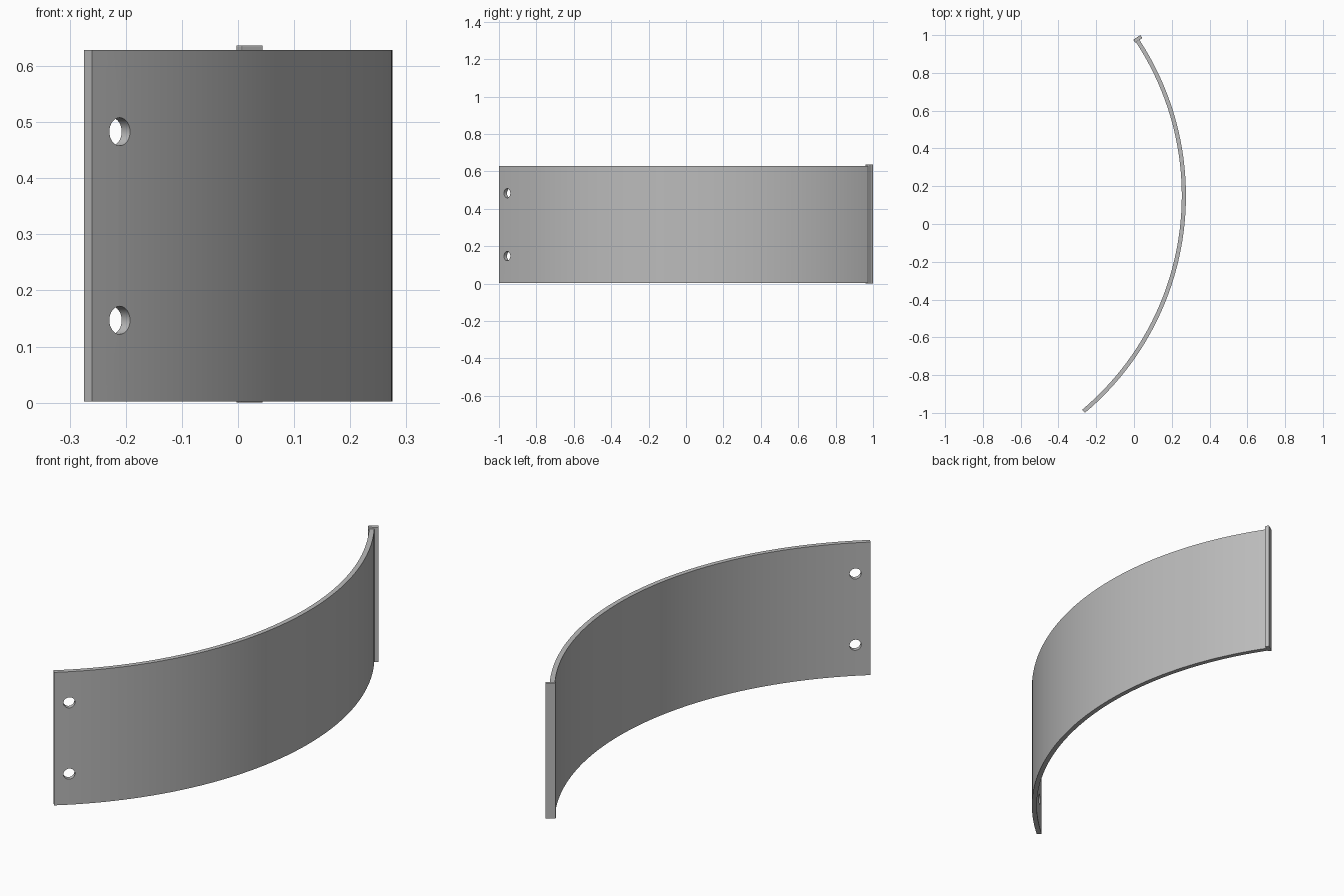
import bpy, bmesh, math
from mathutils import Matrix

cube = bpy.data.objects.get("Cube")
if cube:
    bpy.data.objects.remove(cube, do_unlink=True)

# Arc shared by every part
CX, CY = -1.228, 0.15
R_IN, R_OUT = 1.481, 1.503
R_MID = (R_IN + R_OUT) / 2
START, END = math.radians(-49.9), math.radians(33.5)
Z_LOW, Z_HIGH = 0.002, 0.629

grey = bpy.data.materials.new("plain_grey")
grey.use_nodes = True
colour = (0.5, 0.5, 0.5, 1)
grey.diffuse_color = colour
grey.node_tree.nodes["Principled BSDF"].inputs["Base Color"].default_value = colour


def make_object(name, bm):
    bmesh.ops.recalc_face_normals(bm, faces=bm.faces)
    mesh = bpy.data.meshes.new(name)
    bm.to_mesh(mesh)
    bm.free()
    mesh.materials.append(grey)
    obj = bpy.data.objects.new(name, mesh)
    bpy.context.collection.objects.link(obj)
    return obj


def on_arc(radius, angle, z):
    """Frame on the arc: local x is radial, local y is tangent."""
    place = Matrix.Translation((CX + radius * math.cos(angle), CY + radius * math.sin(angle), z))
    return place @ Matrix.Rotation(angle, 4, "Z")


# Curved band: a rectangular section spun around the arc centre
bm = bmesh.new()
section = [(R_IN, Z_LOW), (R_OUT, Z_LOW), (R_OUT, Z_HIGH), (R_IN, Z_HIGH)]
face = bm.faces.new([bm.verts.new(on_arc(r, START, z).translation) for r, z in section])
start_cap = face.copy()
bmesh.ops.spin(bm, geom=[face], cent=(CX, CY, 0), axis=(0, 0, 1), angle=END - START, steps=72)
bmesh.ops.remove_doubles(bm, verts=bm.verts, dist=1e-5)
band = make_object("curved_band", bm)

# Two bolt holes near the front end
for z in (0.147, 0.483):
    bm = bmesh.new()
    frame = on_arc(R_MID, math.radians(-47.4), z) @ Matrix.Rotation(math.pi / 2, 4, "Y")
    bmesh.ops.create_cone(bm, cap_ends=True, segments=32, radius1=0.025, radius2=0.025,
                          depth=0.1, matrix=frame)
    cutter = make_object("hole_cutter", bm)
    cutter.hide_render = True
    cut = band.modifiers.new("bolt_hole", "BOOLEAN")
    cut.operation = "DIFFERENCE"
    cut.solver = "EXACT"
    cut.object = cutter
    bpy.context.view_layer.objects.active = band
    bpy.ops.object.modifier_apply(modifier=cut.name)
    bpy.data.objects.remove(cutter, do_unlink=True)

# Upright lip across the back end
bm = bmesh.new()
frame = on_arc(1.499, math.radians(33.6), 0.3185)
bmesh.ops.create_cube(bm, size=1, matrix=frame @ Matrix.Diagonal((0.045, 0.019, 0.637, 1)))
lip = make_object("end_lip", bm)
bevel = lip.modifiers.new("soft_edges", "BEVEL")
bevel.width = 0.002
bevel.segments = 2

# Smooth curved faces, keep corners sharp
bpy.ops.object.select_all(action="DESELECT")
band.select_set(True)
bpy.context.view_layer.objects.active = band
bpy.ops.object.shade_smooth_by_angle(angle=math.radians(30))
